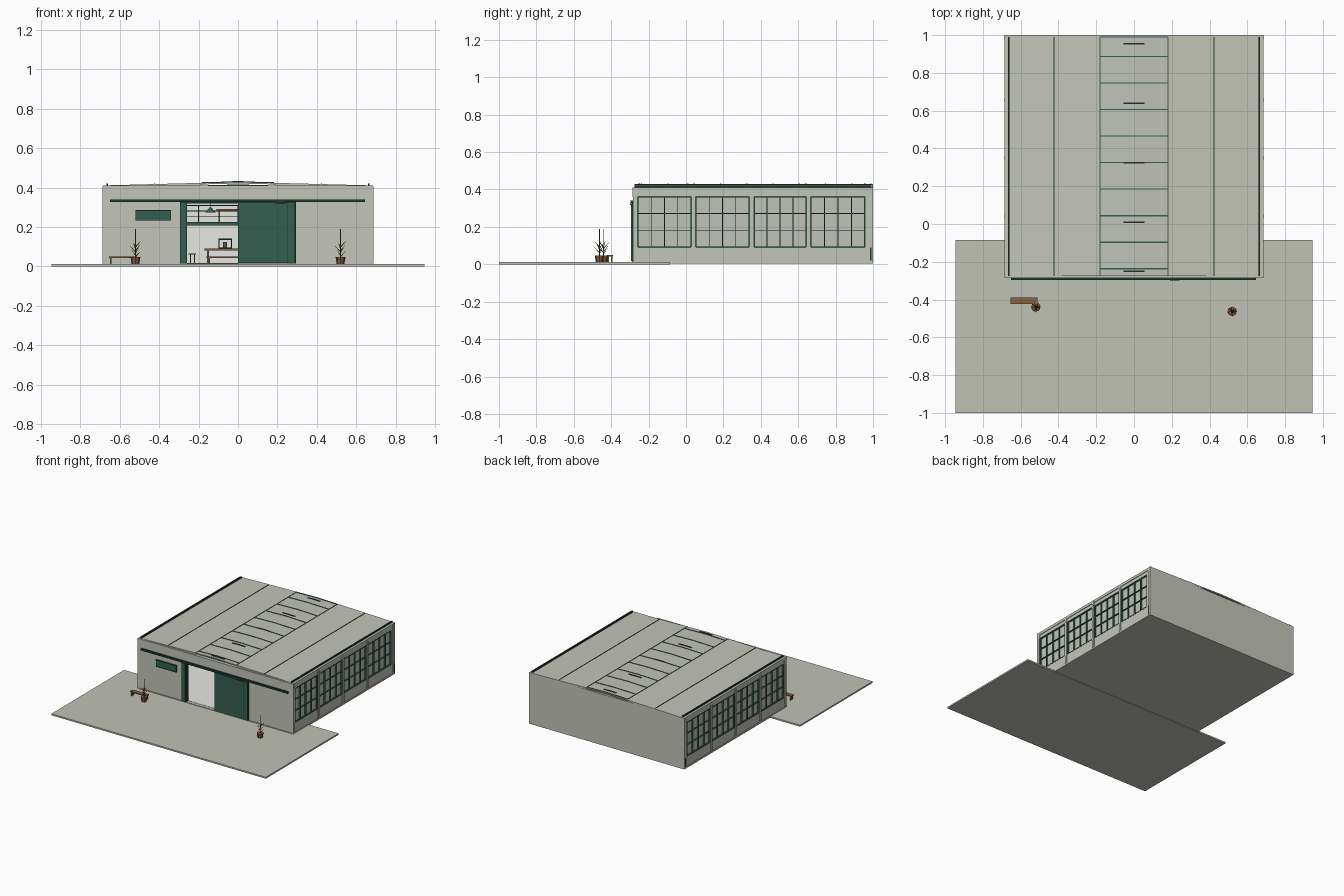
import bpy, bmesh, math
from mathutils import Matrix, Vector

if "Cube" in bpy.data.objects:
    bpy.data.objects.remove(bpy.data.objects["Cube"])


def mat(name, r, g, b):
    m = bpy.data.materials.new(name)
    m.diffuse_color = (r, g, b, 1)
    m.use_nodes = True
    m.node_tree.nodes["Principled BSDF"].inputs["Base Color"].default_value = m.diffuse_color
    return m


CONCRETE = mat("concrete", 0.55, 0.56, 0.49)
PAVING = mat("paving", 0.53, 0.54, 0.47)
GLASS = mat("pale glass", 0.53, 0.55, 0.49)
WHITE = mat("white plaster", 0.88, 0.88, 0.85)
GREEN = mat("door green", 0.035, 0.11, 0.08)
DARK = mat("dark green steel", 0.012, 0.045, 0.034)
WOOD = mat("warm wood", 0.25, 0.13, 0.055)
POT = mat("terracotta", 0.22, 0.10, 0.045)
LEAF = mat("leaf green", 0.06, 0.10, 0.035)
BLACK = mat("charcoal", 0.02, 0.022, 0.022)


def finish(name, bm, m):
    bmesh.ops.recalc_face_normals(bm, faces=bm.faces)
    me = bpy.data.meshes.new(name)
    bm.to_mesh(me)
    bm.free()
    me.materials.append(m)
    ob = bpy.data.objects.new(name, me)
    bpy.context.collection.objects.link(ob)
    return ob


def boxes(name, m, *specs):
    """One object from several boxes (x0, x1, y0, y1, z0, z1)."""
    bm = bmesh.new()
    for x0, x1, y0, y1, z0, z1 in specs:
        t = Matrix.Translation(((x0 + x1) / 2, (y0 + y1) / 2, (z0 + z1) / 2))
        bmesh.ops.create_cube(bm, size=1, matrix=t @ Matrix.Diagonal((x1 - x0, y1 - y0, z1 - z0, 1)))
    return finish(name, bm, m)


def rod(bm, a, b, r0, r1=None, n=6):
    """Tapered cylinder between two points."""
    a, b = Vector(a), Vector(b)
    d = b - a
    t = Matrix.Translation((a + b) / 2) @ d.to_track_quat('Z', 'Y').to_matrix().to_4x4()
    bmesh.ops.create_cone(bm, cap_ends=True, segments=n, radius1=r0,
                          radius2=r0 if r1 is None else r1, depth=d.length, matrix=t)


def roof_z(x):
    return 0.411 + 0.018 * (1 - abs(x) / 0.685)


def roof_strip(name, m, xs, y0, y1, lift, thick):
    """Slab following the roof slope through the given x stations."""
    bm = bmesh.new()
    ring = [(x, roof_z(x) + lift) for x in xs] + [(x, roof_z(x) + lift - thick) for x in reversed(xs)]
    f = bm.faces.new([bm.verts.new((x, y0, z)) for x, z in ring])
    ext = bmesh.ops.extrude_face_region(bm, geom=[f])
    bmesh.ops.translate(bm, vec=(0, y1 - y0, 0),
                        verts=[v for v in ext['geom'] if isinstance(v, bmesh.types.BMVert)])
    return finish(name, bm, m)


X, YF, YB = 0.68, -0.28, 0.995

# ground slabs
boxes("forecourt", PAVING, (-0.945, 0.945, -1, -0.085, 0, 0.012))
boxes("building_slab", CONCRETE, (-0.685, 0.685, -0.285, 1.0, 0.004, 0.016))
boxes("interior_floor", WHITE, (-0.66, 0.66, -0.26, 0.97, 0.016, 0.018))

# front and back walls, with the front doorway
boxes("front_wall", CONCRETE, (-X, -0.26, YF, YF + 0.02, 0.016, 0.40),
      (0.26, X, YF, YF + 0.02, 0.016, 0.40), (-0.26, 0.26, YF, YF + 0.02, 0.33, 0.40))
boxes("front_parapet", CONCRETE, (-0.685, 0.685, -0.287, -0.262, 0.36, 0.411))
boxes("back_wall", CONCRETE, (-0.685, 0.685, 0.975, 1.0, 0.016, 0.41))
boxes("back_wall_lining", WHITE, (-0.66, 0.66, 0.968, 0.975, 0.018, 0.40))
boxes("front_wall_lining", WHITE, (-0.66, -0.27, -0.26, -0.255, 0.018, 0.40),
      (0.27, 0.66, -0.26, -0.255, 0.018, 0.40))

# side walls with four gridded windows each
BAYS = [(-0.257, 0.027), (0.053, 0.337), (0.364, 0.642), (0.668, 0.957)]
ZB, ZT = 0.092, 0.362
for s, side in ((-1, "left"), (1, "right")):
    def sx(a, b):
        return (min(s * a, s * b), max(s * a, s * b))
    edges = [YF] + [v for bay in BAYS for v in bay] + [YB]
    piers = [(*sx(0.66, X), edges[i], edges[i + 1], ZB, ZT) for i in range(0, len(edges), 2)]
    boxes(side + "_wall", CONCRETE, *piers, (*sx(0.66, X), YF, YB, 0.016, ZB),
          (*sx(0.66, X), YF, YB, ZT, 0.41))
    boxes(side + "_pilasters", CONCRETE,
          *[(*sx(0.675, 0.687), y - 0.009, y + 0.009, 0.016, 0.405) for y in (-0.275, 0.04, 0.35, 0.655, 0.985)])
    boxes(side + "_wall_top_band", CONCRETE, (*sx(0.67, 0.685), YF, YB, 0.39, 0.411))
    boxes(side + "_glass", GLASS, *[(*sx(0.666, 0.67), a, b, ZB, ZT) for a, b in BAYS])
    bars = []
    for a, b in BAYS:
        for i in range(5):
            y = a + (b - a) * i / 4
            w = 0.004 if i in (0, 4) else 0.002
            bars.append((*sx(0.664, 0.682), y - w, y + w, ZB, ZT))
        for i in range(4):
            z = ZB + (ZT - ZB) * i / 3
            w = 0.004 if i in (0, 3) else 0.002
            bars.append((*sx(0.664, 0.681), a, b, z - w, z + w))
    boxes(side + "_window_bars", GREEN, *bars)
    # roof slope, gutter and seam
    roof_strip(side + "_roof", CONCRETE, sorted((s * 0.18, s * 0.685)), -0.275, 1.0, 0, 0.012)
    boxes(side + "_gutter", DARK, (*sx(0.658, 0.668), -0.275, 0.99, 0.408, 0.422))
    roof_strip(side + "_roof_seam", DARK, sorted((s * 0.422, s * 0.426)), -0.275, 0.99, 0.003, 0.006)
    roof_strip(side + "_skylight_curb", GREEN, sorted((s * 0.178, s * 0.182)), -0.275, 0.99, 0.003, 0.006)
    boxes(side + "_downpipe", DARK, (*sx(0.682, 0.688), 0.985, 0.991, 0.02, 0.09))

# skylight, glazing bars and ridge trusses
roof_strip("skylight_glass", GLASS, (-0.18, 0, 0.18), -0.275, 1.0, 0, 0.008)
for i in range(10):
    y = -0.237 + i * 0.1405 if i < 9 else 0.99
    roof_strip(f"skylight_bar_{i}", GREEN, (-0.18, 0, 0.18), y - 0.003, y + 0.003, 0.003, 0.006)
for i, y in enumerate((-0.25, 0.01, 0.325, 0.64, 0.955)):
    roof_strip(f"ridge_cap_{i}", BLACK, (-0.055, 0, 0.055), y - 0.004, y + 0.004, 0.004, 0.008)
    roof_strip(f"roof_truss_{i}", DARK, (-0.66, 0, 0.66), y - 0.004, y + 0.004, -0.013, 0.012)

# sliding door, frame, track and sign
boxes("door_frame", DARK, (-0.295, -0.258, -0.289, -0.255, 0.016, 0.335),
      (0.258, 0.295, -0.289, -0.255, 0.016, 0.335), (-0.295, 0.295, -0.288, -0.255, 0.32, 0.335))
boxes("door_panel", GREEN, (0, 0.29, -0.293, -0.283, 0.018, 0.322))
boxes("door_panel_edge", DARK, (0.25, 0.254, -0.2945, -0.29, 0.018, 0.322),
      (0.284, 0.29, -0.2945, -0.29, 0.018, 0.322))
boxes("left_door_leaf", GREEN, (-0.295, -0.262, -0.293, -0.284, 0.018, 0.322))
boxes("door_track", DARK, (-0.65, 0.645, -0.297, -0.284, 0.327, 0.341))
boxes("track_hangers", BLACK, (0.19, 0.24, -0.299, -0.29, 0.318, 0.326))
boxes("sign_board", GREEN, (-0.52, -0.34, -0.292, -0.28, 0.234, 0.285))
boxes("sign_border", DARK, (-0.52, -0.34, -0.294, -0.286, 0.282, 0.286),
      (-0.52, -0.34, -0.294, -0.286, 0.232, 0.236))

# mezzanine with railing
posts = [(x - 0.002, x + 0.002, 0.5, 0.504, 0.225, 0.31) for x in (-0.6, -0.4, -0.2, 0, 0.2, 0.4, 0.6)]
rails = [(-0.655, 0.655, 0.5, 0.504, z, z + 0.004) for z in (0.25, 0.28, 0.307)]
boxes("mezzanine_deck", GREEN, (-0.66, 0.66, 0.5, 0.967, 0.208, 0.225))
boxes("mezzanine_railing", DARK, *posts, *rails)
boxes("mezzanine_table", WOOD, (-0.11, 0.11, 0.65, 0.75, 0.283, 0.292),
      *[(x, x + 0.008, y, y + 0.008, 0.225, 0.283) for x in (-0.1, 0.092) for y in (0.66, 0.73)])


def table(name, x0, x1, y0, y1, z0, z1, top, leg):
    legs = [(x, x + leg, y, y + leg, z0, z1 - top) for x in (x0 + leg, x1 - 2 * leg)
            for y in (y0 + leg * 0.5, y1 - 1.5 * leg)]
    return boxes(name, WOOD, (x0, x1, y0, y1, z1 - top, z1), *legs)


# work tables, stool, workshop machine and pendant lamp
table("work_table", -0.17, 0.17, 0.2, 0.34, 0.018, 0.09, 0.01, 0.012)
table("work_bench", -0.16, 0.16, 0.12, 0.16, 0.018, 0.05, 0.008, 0.009)
table("stool", -0.25, -0.212, 0.1, 0.138, 0.018, 0.066, 0.006, 0.006)
boxes("machine_frame", BLACK, (-0.1, -0.03, 0.24, 0.3, 0.09, 0.097), (-0.1, -0.03, 0.24, 0.3, 0.135, 0.141),
      *[(x, x + 0.005, y, y + 0.005, 0.09, 0.14) for x in (-0.1, -0.035) for y in (0.24, 0.295)])
boxes("machine_core", GREEN, (-0.075, -0.055, 0.26, 0.28, 0.097, 0.125))
bm = bmesh.new()
rod(bm, (-0.14, 0.25, 0.275), (-0.14, 0.25, 0.298), 0.025, 0.006, 16)
rod(bm, (-0.14, 0.25, 0.295), (-0.14, 0.25, 0.41), 0.0015)
finish("pendant_lamp", bm, GREEN)

# bench outside
table("outdoor_bench", -0.655, -0.512, -0.423, -0.39, 0.012, 0.05, 0.008, 0.007)

# potted plants
for side, px, py in (("left", -0.52, -0.44), ("right", 0.52, -0.463)):
    bm = bmesh.new()
    rod(bm, (px, py, 0.012), (px, py, 0.048), 0.019, 0.025, 8)
    finish(side + "_pot", bm, POT)
    bm = bmesh.new()
    rod(bm, (px, py, 0.04), (px, py, 0.19), 0.0025, 0.002)
    finish(side + "_plant_stem", bm, WOOD)
    bm = bmesh.new()
    for i in range(9):
        a, z = i * 2.4, 0.05 + 0.006 * i
        rod(bm, (px, py, z), (px + 0.028 * math.cos(a), py + 0.028 * math.sin(a), z + 0.03), 0.0025, 0.0005, 4)
    finish(side + "_plant_leaves", bm, LEAF)
